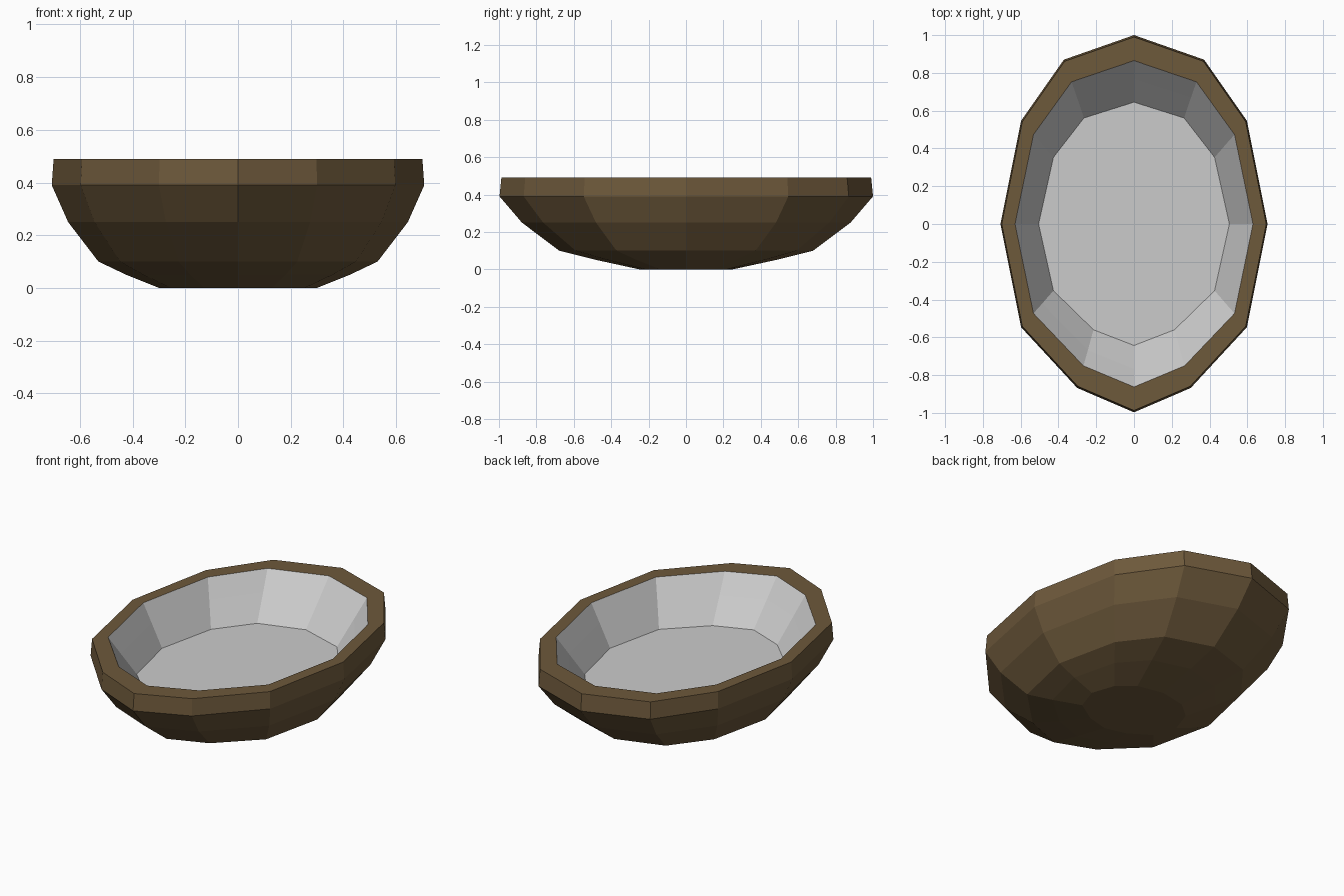
import bpy, bmesh

if "Cube" in bpy.data.objects:
    bpy.data.objects.remove(bpy.data.objects["Cube"])

# Right half of the faceted oval outline, unit size, front end slightly narrower
HALF = [(0, 1), (0.525, 0.87), (0.845, 0.547), (1, 0),
        (0.845, -0.547), (0.425, -0.868), (0, -0.997)]
OUTLINE = HALF + [(-x, y) for x, y in reversed(HALF[1:-1])]


def oval_shell(name, rings, cap_first=False, material=None):
    """Loft the outline through rings of (x radius, y radius, z)."""
    bm = bmesh.new()
    loops = [[bm.verts.new((x * rx, y * ry, z)) for x, y in OUTLINE]
             for rx, ry, z in rings]
    n = len(OUTLINE)
    for lower, upper in zip(loops, loops[1:]):
        for i in range(n):
            j = (i + 1) % n
            bm.faces.new((lower[j], lower[i], upper[i], upper[j]))
    if cap_first:
        bm.faces.new(loops[0])
    mesh = bpy.data.meshes.new(name)
    bm.to_mesh(mesh)
    bm.free()
    obj = bpy.data.objects.new(name, mesh)
    bpy.context.collection.objects.link(obj)
    if material:
        mesh.materials.append(material)
    return obj


brown = bpy.data.materials.new("dark_brown")
brown.diffuse_color = (0.155, 0.1, 0.044, 1)
brown.use_nodes = True
brown.node_tree.nodes["Principled BSDF"].inputs["Base Color"].default_value = brown.diffuse_color

# Outer bowl, from the base up the outside and across the flat rim
oval_shell("outer_bowl", [
    (0.30, 0.25, 0.0), (0.425, 0.48, 0.05), (0.53, 0.68, 0.10),
    (0.645, 0.88, 0.25), (0.707, 1.0, 0.39), (0.70, 0.99, 0.49),
    (0.63, 0.865, 0.49)], cap_first=True, material=brown)

# Inner walls, from the rim down to the floor
oval_shell("inner_lining", [
    (0.63, 0.865, 0.49), (0.575, 0.77, 0.385), (0.505, 0.645, 0.25)])

# Flat inner floor, facing up
floor = oval_shell("inner_floor", [(0.505, 0.645, 0.25)], cap_first=True)
floor.data.flip_normals()
